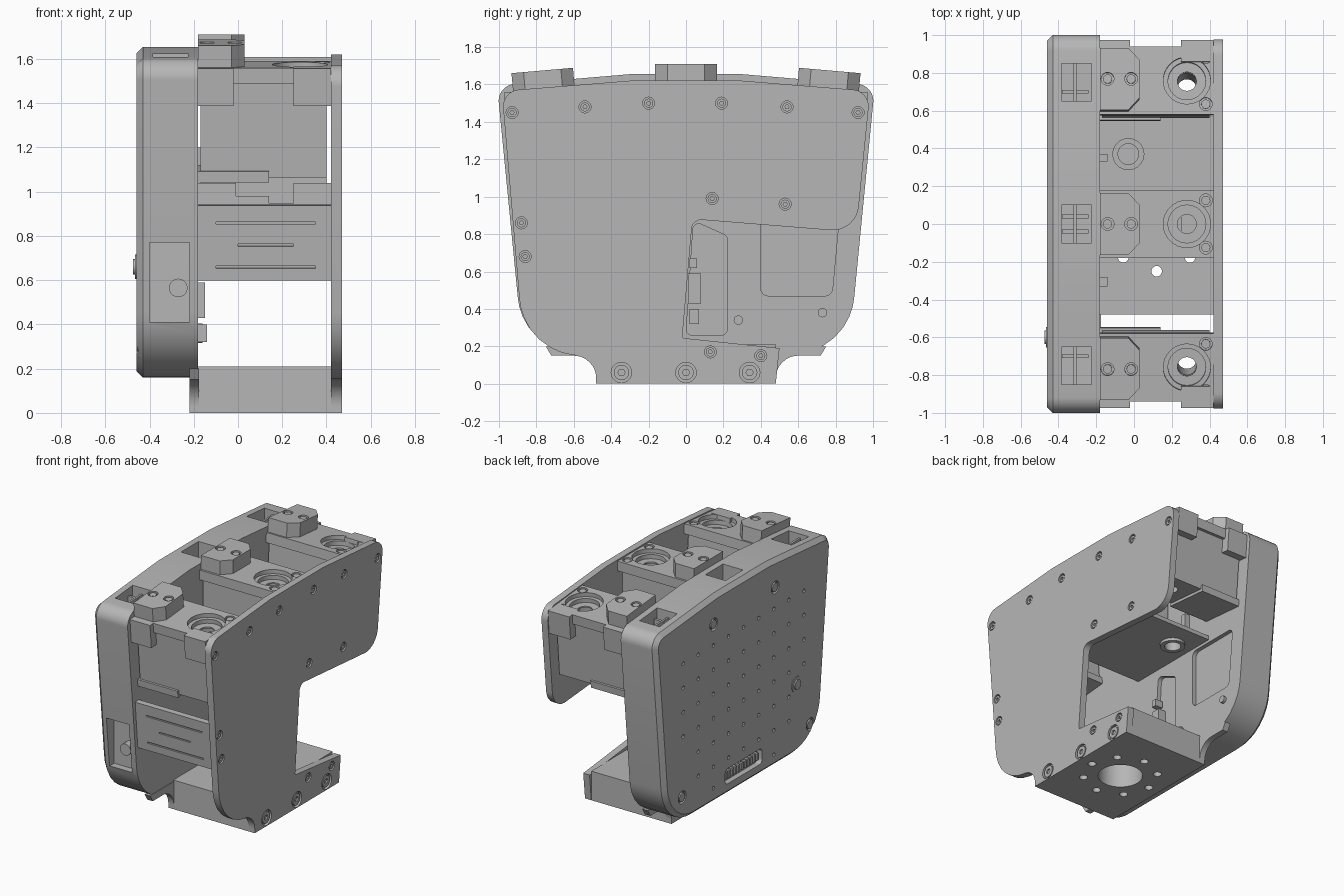
import bpy, bmesh, math
from mathutils import Vector, Matrix

if "Cube" in bpy.data.objects:
    bpy.data.objects.remove(bpy.data.objects["Cube"])

grey = bpy.data.materials.new("neutral_grey")
grey.use_nodes = True
grey.diffuse_color = (0.47, 0.47, 0.47, 1)
grey.node_tree.nodes["Principled BSDF"].inputs["Base Color"].default_value = grey.diffuse_color
made = []


def finish(bm, name):
    bmesh.ops.recalc_face_normals(bm, faces=bm.faces[:])
    mesh = bpy.data.meshes.new(name)
    bm.to_mesh(mesh)
    bm.free()
    mesh.materials.append(grey)
    ob = bpy.data.objects.new(name, mesh)
    bpy.context.collection.objects.link(ob)
    made.append(ob)
    return ob


def boxes(name, *spans):
    """One object from boxes given as (x0, x1, y0, y1, z0, z1)."""
    bm = bmesh.new()
    for x0, x1, y0, y1, z0, z1 in spans:
        m = (Matrix.Translation(((x0 + x1) / 2, (y0 + y1) / 2, (z0 + z1) / 2))
             @ Matrix.Diagonal((x1 - x0, y1 - y0, z1 - z0, 1)))
        bmesh.ops.create_cube(bm, size=1, matrix=m)
    return finish(bm, name)


def rods(name, axis, centres, r, a, b, sides=20):
    """Cylinders along an axis between a and b; centres use the other two axes in order."""
    bm = bmesh.new()
    turn = {"x": Matrix.Rotation(math.pi / 2, 4, "Y"),
            "y": Matrix.Rotation(math.pi / 2, 4, "X"), "z": Matrix()}[axis]
    for u, v in centres:
        pos = [u, v]
        pos.insert("xyz".index(axis), (a + b) / 2)
        bmesh.ops.create_cone(bm, cap_ends=True, segments=sides, radius1=r, radius2=r,
                              depth=b - a, matrix=Matrix.Translation(pos) @ turn)
    return finish(bm, name)


def rounded(points, steps=8):
    """Replace each (u, v, radius) corner by an arc."""
    out = []
    for i, (u, v, r) in enumerate(points):
        p = Vector((u, v))
        if not r:
            out.append(p)
            continue
        d1 = (Vector(points[i - 1][:2]) - p).normalized()
        d2 = (Vector(points[(i + 1) % len(points)][:2]) - p).normalized()
        half = d1.angle(d2) / 2
        c = p + (d1 + d2).normalized() * r / math.sin(half)
        t = r / math.tan(half)
        v1, v2 = p + d1 * t - c, p + d2 * t - c
        out += [c + v1.lerp(v2, k / steps).normalized() * r for k in range(steps + 1)]
    return out


def slab(name, points, x0, x1, chamfer=0):
    """Extrude a rounded y-z outline along x, with an optional chamfer at x0."""
    bm = bmesh.new()
    face = bm.faces.new([bm.verts.new((x0, p.x, p.y)) for p in rounded(points)])
    top = bmesh.ops.extrude_face_region(bm, geom=[face], use_keep_orig=True)
    bmesh.ops.translate(bm, vec=(x1 - x0, 0, 0),
                        verts=[g for g in top["geom"] if isinstance(g, bmesh.types.BMVert)])
    if chamfer:
        bmesh.ops.bevel(bm, geom=face.edges[:], offset=chamfer, segments=1, affect="EDGES")
    return finish(bm, name)


def cut(ob, *cutters):
    for c in cutters:
        mod = ob.modifiers.new("cut", "BOOLEAN")
        mod.object, mod.solver = c, "EXACT"
        bpy.context.view_layer.update()
        graph = bpy.context.evaluated_depsgraph_get()
        mesh = bpy.data.meshes.new_from_object(ob.evaluated_get(graph))
        ob.modifiers.clear()
        ob.data = mesh
        made.remove(c)
        bpy.data.objects.remove(c)


def mirror(half):
    return half + [(-u, v, r) for u, v, r in reversed(half)]


# Thick side housing with chamfered outer face
housing = slab("side_housing", mirror([
    (-0.3, 1.655, 0), (-1.01, 1.595, 0.09), (-0.87, 0.16, 0.33)]), -0.46, -0.18, 0.03)
cut(housing, boxes("top_pockets", *[(-0.385, -0.225, y - 0.1, y + 0.1, 1.5, 1.8)
                                    for y in (-0.75, 0, 0.75)]))
cut(housing, boxes("front_pocket", (-0.4, -0.22, -1.1, -0.84, 0.41, 0.77)))
cut(housing, slab("inner_recess", [(0.4, 0.47, 0.04), (0.78, 0.47, 0.04),
                                   (0.82, 0.9, 0.04), (0.4, 0.9, 0.04)], -0.21, -0.1))
cut(housing, slab("board_recess", [(0.0, 0.26, 0.03), (0.22, 0.26, 0.03),
                                   (0.22, 0.79, 0.03), (0.04, 0.87, 0.03)], -0.21, -0.1))
cut(housing, slab("port_recess", [(-0.21, 0.24, 0.03), (0.21, 0.24, 0.03),
                                  (0.21, 0.35, 0.03), (-0.21, 0.35, 0.03)], -0.5, -0.42))
pitch = 0.172
dots = [(i * pitch, 1.3 - j * 0.175) for i in range(-4, 5) for j in range(6)
        if abs(i) < 4 or j < 4]
dots += [(-2 * pitch, 0.25), (2 * pitch, 0.27)]
cut(housing, rods("vent_holes", "x", dots, 0.014, -0.5, -0.43, 10))
corners = [(-0.36, 1.45), (0.34, 1.45), (-0.76, 0.31), (0.7, 0.34)]
cut(housing, rods("corner_holes", "x", corners, 0.045, -0.5, -0.44))
rods("corner_screws", "x", corners, 0.032, -0.46, -0.43)
rods("side_button", "x", [(-0.6, 0.66)], 0.035, -0.475, -0.43)
rods("side_button_ring", "x", [(-0.6, 0.66)], 0.055, -0.465, -0.43)
boxes("port_pins", *[(-0.45, -0.41, k * 0.035 - 0.01, k * 0.035 + 0.01, 0.27, 0.32)
                     for k in range(-5, 6)])
rods("front_jack", "y", [(-0.27, 0.565)], 0.042, -0.9, -0.83)
boxes("top_pocket_bars", *[(-0.32, -0.305, y - 0.1, y + 0.1, 1.48, 1.58)
                           for y in (-0.75, 0, 0.75)],
      *[(-0.38, -0.24, y - 0.01, y + 0.01, 1.48, 1.57) for y in (-0.04, 0.04, 0.7, -0.7)])

# Connectors on the inner wall of the housing
boxes("inner_connectors", (-0.22, -0.15, 0.01, 0.08, 0.43, 0.59), (-0.2, -0.14, 0.02, 0.06, 0.62, 0.67),
      (-0.2, -0.14, 0.02, 0.07, 0.32, 0.4), (-0.2, -0.14, -0.33, -0.28, 0.32, 0.4),
      (-0.2, -0.14, 0.33, 0.37, 1.1, 1.2))
rods("standoffs", "x", [(0.28, 0.34), (0.73, 0.38)], 0.025, -0.2, -0.16)

# Thin side plate with cut-away rear
plate = slab("side_plate", [
    (-0.3, 1.62, 0), (-0.985, 1.565, 0.09), (-0.865, 0.15, 0.33), (-0.48, 0.15, 0.12),
    (-0.48, 0, 0), (0.48, 0, 0), (0.5, 0.19, 0), (-0.02, 0.245, 0.01), (0.035, 0.88, 0.05),
    (0.91, 0.81, 0.14), (0.985, 1.565, 0.09), (0.3, 1.62, 0)], 0.42, 0.47)
small = [(-0.93, 1.45), (-0.54, 1.48), (-0.2, 1.5), (0.19, 1.5), (0.54, 1.48), (0.92, 1.45),
         (0.14, 0.99), (0.53, 0.96), (-0.88, 0.86), (-0.86, 0.68), (0.13, 0.17), (0.4, 0.15)]
large = [(-0.345, 0.06), (0, 0.06), (0.34, 0.06)]
for label, spots, r in (("small", small, 0.032), ("large", large, 0.055)):
    cut(plate, rods("holes", "x", spots, r, 0.45, 0.5))
    heads = rods(label + "_plate_screws", "x", spots, r * 0.75, 0.44, 0.466)
    cut(heads, rods("sockets", "x", spots, r * 0.35, 0.455, 0.5, 6))

# Base block with centre bore and bolt circle
base = boxes("base_block", (-0.22, 0.42, -0.48, 0.48, 0, 0.21))
ring = [(0.12 + 0.25 * math.sin(k * math.pi / 4), 0.25 * math.cos(k * math.pi / 4)) for k in range(8)]
cut(base, rods("bore", "z", [(0.12, 0)], 0.15, -0.1, 0.3, 40))
cut(base, rods("bolt_holes", "z", ring, 0.028, -0.1, 0.3))
slab("base_flange", mirror([(-0.75, 0.2, 0), (-0.72, 0.15, 0),
                            (-0.48, 0.15, 0.12), (-0.48, 0, 0)]), -0.22, -0.176)

# Front cover with grooves
cover = boxes("front_cover", (-0.18, 0.42, -0.02, 0.02, -0.17, 0.17))
cut(cover, boxes("grooves", (-0.1, 0.35, -0.03, -0.01, -0.115, -0.105)))
cut(cover, boxes("grooves", (-0.1, 0.35, -0.03, -0.01, 0.085, 0.095)))
cut(cover, boxes("grooves", (0.0, 0.25, -0.03, -0.01, -0.015, -0.005)))
cover.matrix_world = Matrix.Translation((0, -0.88, 0.77)) @ Matrix.Rotation(math.radians(5), 4, "X")

# Inner floor with port
floor = boxes("inner_floor", (-0.18, 0.42, -0.17, 0.57, 0.92, 0.95))
cut(floor, rods("port", "z", [(-0.03, 0.37)], 0.06, 0.8, 1.1))
collar = rods("floor_port_collar", "z", [(-0.03, 0.37)], 0.085, 0.9, 0.97)
cut(collar, rods("port", "z", [(-0.03, 0.37)], 0.055, 0.8, 1.1))
boxes("floor_mounts", (-0.18, -0.01, -0.17, 0.17, 0.94, 1.04), (0.25, 0.42, -0.17, 0.17, 0.94, 1.04))

# Three sensor modules, the outer two tilted
for label, y, top, tilt, side in (("front", -0.76, 1.575, 5, -1), ("middle", 0, 1.61, 0, 0),
                                  ("rear", 0.76, 1.575, -5, 1)):
    first = len(made)
    low = -0.5 if side else -0.66
    lid = boxes(label + "_module_lid", (-0.18, 0.42, -0.18, 0.18, -0.07, 0))
    body = boxes(label + "_module_body", (-0.17, 0.4, -0.155, 0.155, low, -0.07))
    bolts = [(0.38, -0.125), (0.38, 0.125)]
    for r, depth in ((0.125, -0.03), (0.1, -0.06), (0.05, -0.9)):
        cut(lid, rods("bore", "z", [(0.28, 0)], r, depth, 0.1, 32))
    cut(body, rods("bore", "z", [(0.28, 0)], 0.08, -0.12, 0.1, 32))
    cut(body, rods("bore", "z", [(0.28, 0)], 0.05, -0.9, 0, 32))
    cut(lid, rods("bolt_holes", "z", bolts, 0.034, -0.02, 0.1))
    rods(label + "_lid_bolts", "z", bolts, 0.024, -0.03, -0.005)
    boxes(label + "_module_foot", (-0.18, 0.14, -0.17, 0.17, low - 0.02, low + 0.03))
    if side:
        a, b = sorted((side * 0.1, side * 0.215))
        boxes(label + "_module_lugs", (-0.18, -0.02, a, b, -0.17, -0.0),
              (0.25, 0.42, a, b, -0.17, -0.0))
    # Chamfered connector block on the lid
    bm = bmesh.new()
    outline = [(-0.18, -0.165), (-0.03, -0.165), (0.03, -0.1), (0.03, 0.1), (-0.03, 0.165), (-0.18, 0.165)]
    bottom = bm.faces.new([bm.verts.new((p, q, 0)) for p, q in outline])
    up = bmesh.ops.extrude_face_region(bm, geom=[bottom], use_keep_orig=True)
    bmesh.ops.translate(bm, vec=(0, 0, 0.1),
                        verts=[g for g in up["geom"] if isinstance(g, bmesh.types.BMVert)])
    block = finish(bm, label + "_connector_block")
    pair = [(-0.14, 0), (-0.015, 0)]
    cut(block, rods("bolt_holes", "z", pair, 0.034, 0.08, 0.2))
    rods(label + "_connector_bolts", "z", pair, 0.024, 0.07, 0.095)
    place = Matrix.Translation((0, y, top)) @ Matrix.Rotation(math.radians(tilt), 4, "X")
    for ob in made[first:]:
        ob.matrix_world = place

# Smooth round surfaces, keep edges crisp
bpy.ops.object.select_all(action="DESELECT")
for ob in made:
    ob.select_set(True)
bpy.context.view_layer.objects.active = made[0]
bpy.ops.object.shade_smooth_by_angle(angle=math.radians(30))
